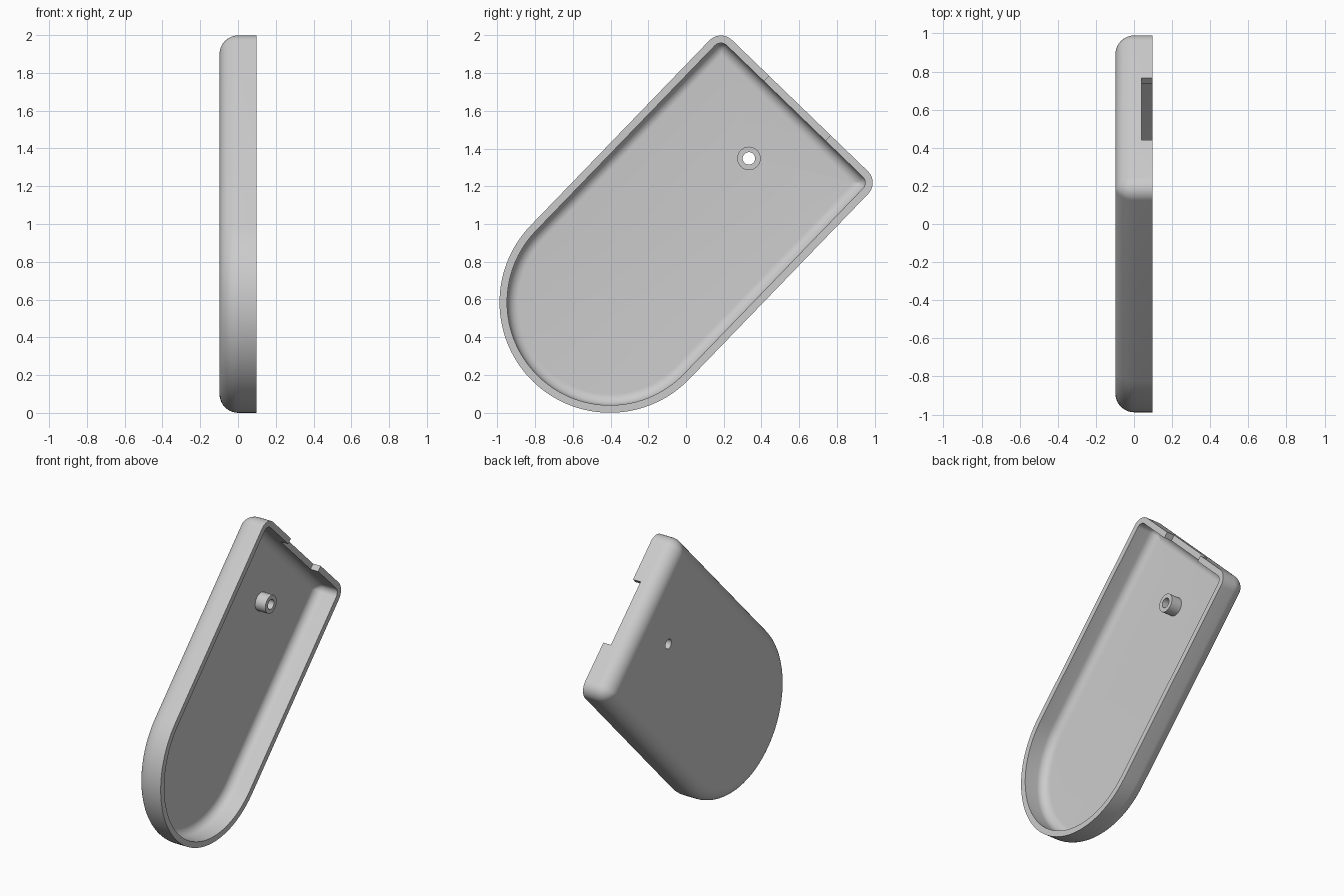
import bpy, bmesh
from math import sin, cos, pi, radians

cube = bpy.data.objects.get("Cube")
if cube:
    bpy.data.objects.remove(cube)

HALF_WIDTH = 0.585       # also the radius of the round end
LENGTH = 1.449           # round end centre to square end
CORNER = 0.085
WALL = 0.04
FILLET = 0.1
DEPTH = 0.098            # half thickness along x
ORIGIN = (0, -0.403, 0.585)
TILT = radians(-44)

grey = bpy.data.materials.new("light grey plastic")
grey.use_nodes = True
grey.diffuse_color = (0.6, 0.6, 0.6, 1)
grey.node_tree.nodes["Principled BSDF"].inputs["Base Color"].default_value = (0.6, 0.6, 0.6, 1)


def place(obj, name):
    """Name an object modelled in the tray's own frame and tilt it into place."""
    obj.name = name
    obj.location = ORIGIN
    obj.rotation_euler.x = TILT
    obj.data.materials.append(grey)
    return obj


def outline(inset):
    """Points (u, v) of the tray outline, moved inwards by inset."""
    radius = max(CORNER - inset, 0.003)
    side, end = HALF_WIDTH - inset - radius, LENGTH - inset - radius
    pts = []
    for sign, start in ((1, 0), (-1, pi / 2)):
        for i in range(13):
            a = start + i / 12 * pi / 2
            pts.append((sign * side + radius * cos(a), end + radius * sin(a)))
    for i in range(65):
        a = pi + i / 64 * pi
        pts.append(((HALF_WIDTH - inset) * cos(a), (HALF_WIDTH - inset) * sin(a)))
    return pts


def make_shell():
    steps = [i / 10 * pi / 2 for i in range(11)]
    # section of the wall: outside fillet, rim, inside fillet
    section = [(FILLET * (1 - sin(a)), -DEPTH + FILLET * (1 - cos(a))) for a in steps]
    section += [(0, DEPTH), (WALL, DEPTH)]
    inner = FILLET - WALL
    section += [(FILLET - inner * sin(a), -DEPTH + FILLET - inner * cos(a))
                for a in reversed(steps)]
    bm = bmesh.new()
    rings = [[bm.verts.new((x, u, v)) for u, v in outline(inset)] for inset, x in section]
    for r0, r1 in zip(rings, rings[1:]):
        for i in range(len(r0)):
            j = (i + 1) % len(r0)
            bm.faces.new((r0[i], r0[j], r1[j], r1[i]))
    bm.faces.new(rings[0])
    bm.faces.new(rings[-1])
    bmesh.ops.recalc_face_normals(bm, faces=bm.faces)
    mesh = bpy.data.meshes.new("shell")
    bm.to_mesh(mesh)
    bm.free()
    obj = bpy.data.objects.new("shell", mesh)
    bpy.context.collection.objects.link(obj)
    return place(obj, "shell")


def make_cylinder(name, radius, x0, x1, v):
    """Cylinder whose axis runs through the thickness of the tray."""
    bpy.ops.mesh.primitive_cylinder_add(vertices=48, radius=radius, depth=x1 - x0)
    obj = bpy.context.object
    for p in obj.data.vertices:
        x, y, z = p.co
        p.co = (z + (x0 + x1) / 2, y, v - x)
    return place(obj, name)


def cut(target, cutter):
    cutter.hide_render = True
    mod = target.modifiers.new("cut", 'BOOLEAN')
    mod.operation, mod.solver, mod.object = 'DIFFERENCE', 'EXACT', cutter
    bpy.ops.object.select_all(action='DESELECT')
    target.select_set(True)
    bpy.context.view_layer.objects.active = target
    bpy.ops.object.modifier_apply(modifier=mod.name)


# Tray and screw boss
shell = make_shell()
boss = make_cylinder("screw_boss", 0.062, -DEPTH + WALL - 0.005, 0.02, 1.06)

# Screw hole through floor and boss
hole = make_cylinder("hole_cutter", 0.033, -0.3, 0.3, 1.06)

# Slot in the rim of the square end
bpy.ops.mesh.primitive_cube_add(size=1)
slot = bpy.context.object
for p in slot.data.vertices:
    p.co = (0.14 + p.co.x * 0.2, p.co.y * 0.452, LENGTH + p.co.z * 0.16)
place(slot, "slot_cutter")

cut(shell, hole)
cut(shell, slot)
cut(boss, hole)
for cutter in (hole, slot):
    bpy.data.objects.remove(cutter)

# Smooth curves, crisp edges
for obj in (shell, boss):
    bpy.ops.object.select_all(action='DESELECT')
    obj.select_set(True)
    bpy.context.view_layer.objects.active = obj
    bpy.ops.object.shade_smooth_by_angle(angle=radians(30))
